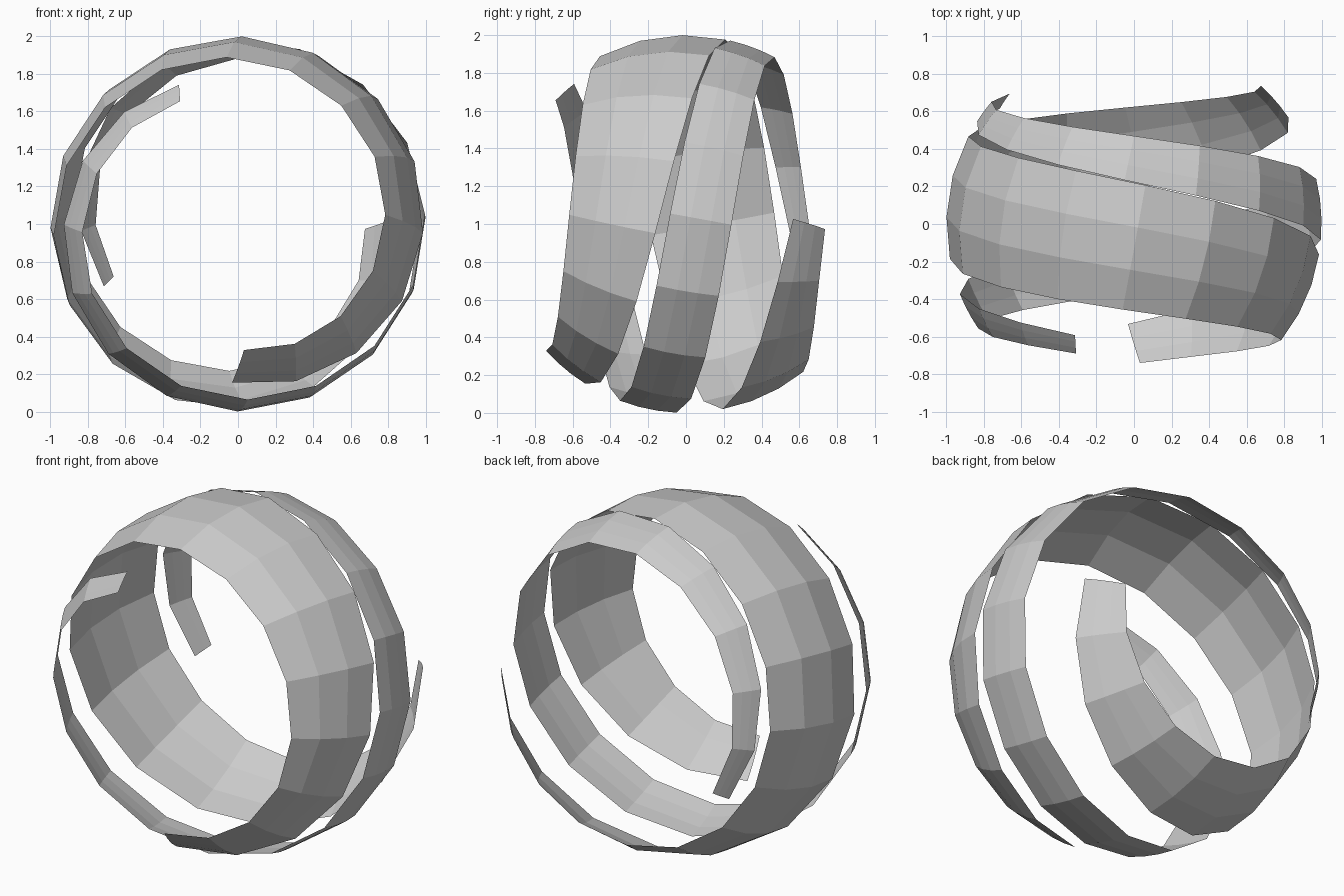
import bpy, bmesh, math
from mathutils import Vector

if "Cube" in bpy.data.objects:
    bpy.data.objects.remove(bpy.data.objects["Cube"])

grey = bpy.data.materials.new("plain grey")
grey.diffuse_color = (0.6, 0.6, 0.6, 1)
grey.use_nodes = True
grey.node_tree.nodes["Principled BSDF"].inputs["Base Color"].default_value = grey.diffuse_color

SEGMENTS, STRIPS = 20, 3          # steps along and across each ribbon
TURN = math.radians(450)          # one and a quarter turns


def path(start, p):
    """Point on the unit sphere, winding about the y axis from front to back."""
    ang = math.radians(start) + TURN * p
    lat = math.radians(-40 + 81 * p)
    return Vector((math.cos(lat) * math.cos(ang), math.sin(lat),
                   math.cos(lat) * math.sin(ang)))


def ribbon(name, start, scale):
    """Tapered spiral band lying on the sphere, widest in the middle."""
    bm = bmesh.new()
    rows = []
    for i in range(SEGMENTS + 1):
        p = i / SEGMENTS
        centre = path(start, p)
        along = path(start, p + 0.001) - path(start, p - 0.001)
        side = centre.cross(along).normalized()
        swell = max(0.0, math.sin(math.pi * p)) ** 1.2
        half = math.radians(scale * (8 - 1.4 * p + 13.2 * swell))
        row = []
        for j in range(STRIPS + 1):
            w = half * (2 * j / STRIPS - 1)
            row.append(bm.verts.new(centre * math.cos(w) + side * math.sin(w)
                                    + Vector((0, 0, 1))))
        rows.append(row)
    for a, b in zip(rows, rows[1:]):
        for j in range(STRIPS):
            f = bm.faces.new((a[j], b[j], b[j + 1], a[j + 1]))
            f.normal_update()
            # face away from the sphere centre
            if f.normal.dot(f.calc_center_median() - Vector((0, 0, 1))) < 0:
                f.normal_flip()
    mesh = bpy.data.meshes.new(name)
    bm.to_mesh(mesh)
    bm.free()
    mesh.materials.append(grey)
    bpy.context.collection.objects.link(bpy.data.objects.new(name, mesh))


ribbon("wide_ribbon", -90, 1.0)
ribbon("narrow_ribbon", 114, 0.47)
